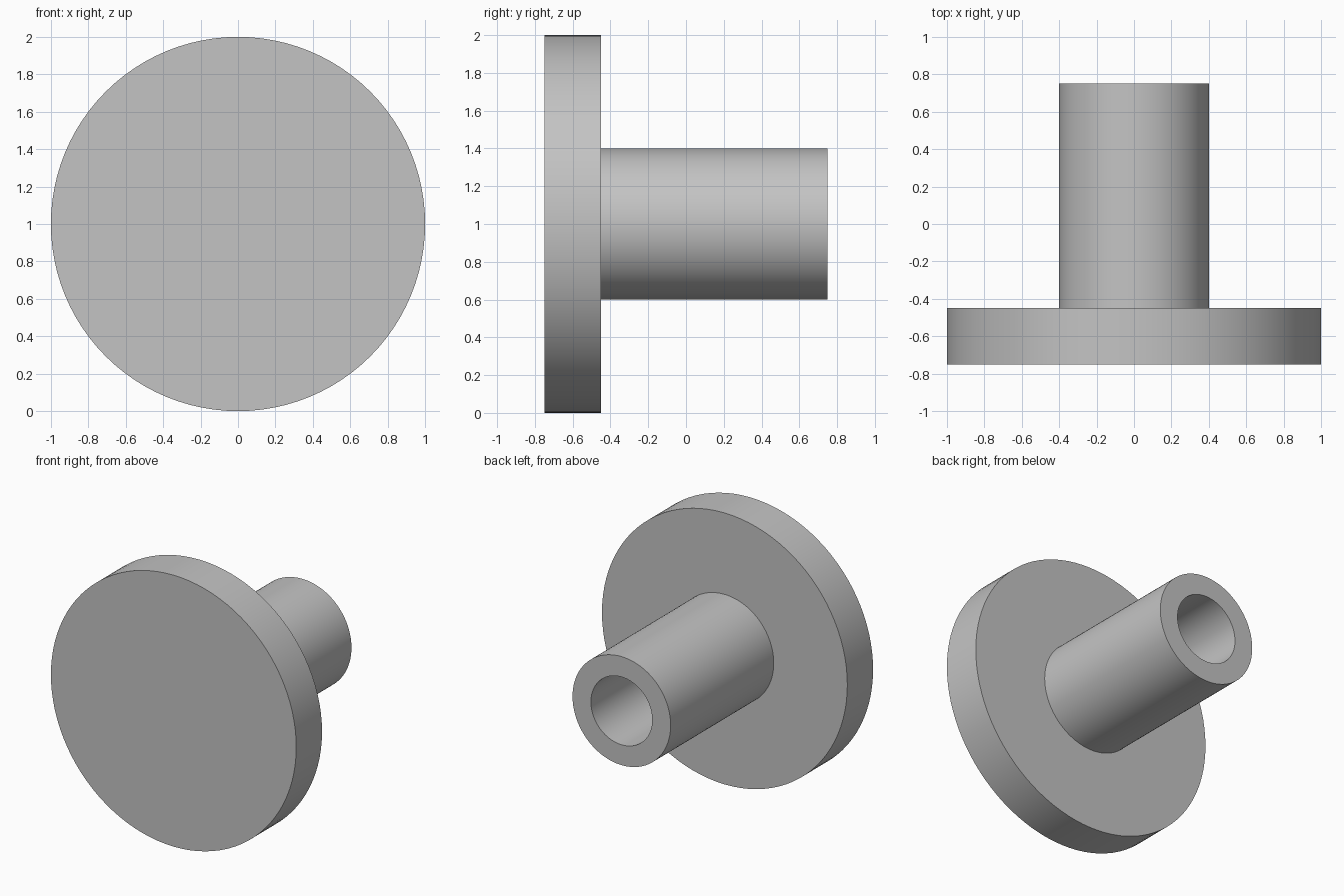
import bpy
import bmesh
import math
from mathutils import Vector

SEGMENTS = 96
CENTRE = Vector((0, 0, 1))

cube = bpy.data.objects.get("Cube")
if cube:
    bpy.data.objects.remove(cube, do_unlink=True)

grey = bpy.data.materials.new("plain_grey")
grey.use_nodes = True
colour = (0.55, 0.55, 0.55, 1)
grey.diffuse_color = colour
grey.node_tree.nodes["Principled BSDF"].inputs["Base Color"].default_value = colour


def lathe(name, profile):
    """Revolve (radius, y) points around the horizontal y axis."""
    bm = bmesh.new()
    verts = [bm.verts.new(CENTRE + Vector((r, y, 0))) for r, y in profile]
    edges = [bm.edges.new(pair) for pair in zip(verts, verts[1:])]
    bmesh.ops.spin(bm, geom=verts + edges, cent=CENTRE, axis=(0, 1, 0),
                   angle=math.tau, steps=SEGMENTS, use_merge=False)
    bmesh.ops.remove_doubles(bm, verts=bm.verts, dist=0.0001)
    bmesh.ops.recalc_face_normals(bm, faces=bm.faces)
    mesh = bpy.data.meshes.new(name)
    bm.to_mesh(mesh)
    bm.free()
    mesh.materials.append(grey)
    obj = bpy.data.objects.new(name, mesh)
    bpy.context.collection.objects.link(obj)
    bpy.ops.object.select_all(action="DESELECT")
    obj.select_set(True)
    bpy.context.view_layer.objects.active = obj
    bpy.ops.object.shade_smooth_by_angle(angle=math.radians(30))
    return obj


# Solid disc, stepped down to a hollow stem with a blind bore
FRONT, SHOULDER, BACK = -0.75, -0.45, 0.75
DISC, STEM, BORE = 1.0, 0.4, 0.25
lathe("flanged_sleeve", [
    (0, FRONT), (DISC, FRONT), (DISC, SHOULDER), (STEM, SHOULDER),
    (STEM, BACK), (BORE, BACK), (BORE, SHOULDER), (0, SHOULDER),
])
